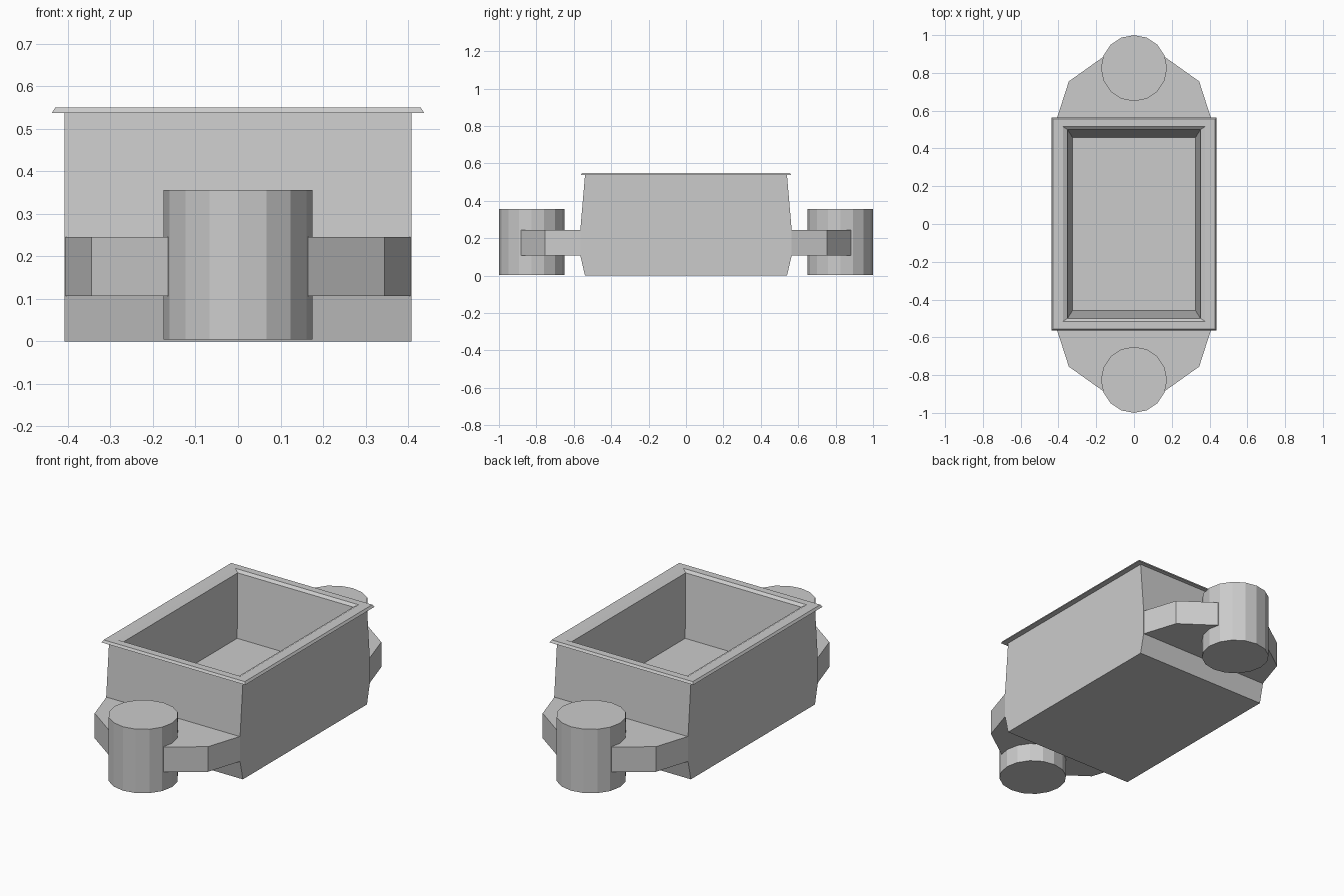
import bpy, bmesh

if "Cube" in bpy.data.objects:
    bpy.data.objects.remove(bpy.data.objects["Cube"])


def make_object(name, bm):
    bmesh.ops.recalc_face_normals(bm, faces=bm.faces)
    mesh = bpy.data.meshes.new(name)
    bm.to_mesh(mesh)
    bm.free()
    obj = bpy.data.objects.new(name, mesh)
    bpy.context.collection.objects.link(obj)
    return obj


def loft(name, rings):
    """Join closed rings of equal point count and cap both ends."""
    bm = bmesh.new()
    loops = [[bm.verts.new(p) for p in ring] for ring in rings]
    for a, b in zip(loops, loops[1:]):
        for i in range(len(a)):
            j = (i + 1) % len(a)
            bm.faces.new((a[i], a[j], b[j], b[i]))
    bm.faces.new(loops[0])
    bm.faces.new(loops[-1])
    return make_object(name, bm)


def rect(hx, hy, z):
    return [(-hx, -hy, z), (hx, -hy, z), (hx, hy, z), (-hx, hy, z)]


# Open tub: outer walls, overhanging lip, inner bevel, tapered cavity and floor
tub_sections = [
    (0.408, 0.54, 0.0), (0.408, 0.565, 0.107), (0.408, 0.565, 0.245),
    (0.408, 0.54, 0.537), (0.438, 0.563, 0.537), (0.43, 0.555, 0.55),
    (0.376, 0.515, 0.55), (0.352, 0.50, 0.537), (0.325, 0.457, 0.20),
]
loft("tub", [rect(*s) for s in tub_sections])

# Tapered brackets and upright posts at both ends
half = [(0.408, 0.56), (0.345, 0.755), (0.165, 0.883)]
outline = half + [(-x, y) for x, y in reversed(half)]
for side, label in ((-1, "front"), (1, "back")):
    loft(label + "_bracket",
         [[(x, side * y, z) for x, y in outline] for z in (0.107, 0.245)])

    bpy.ops.mesh.primitive_cylinder_add(vertices=16, radius=0.175, depth=0.352,
                                        location=(0, side * 0.825, 0.18))
    bpy.context.object.name = label + "_post"
